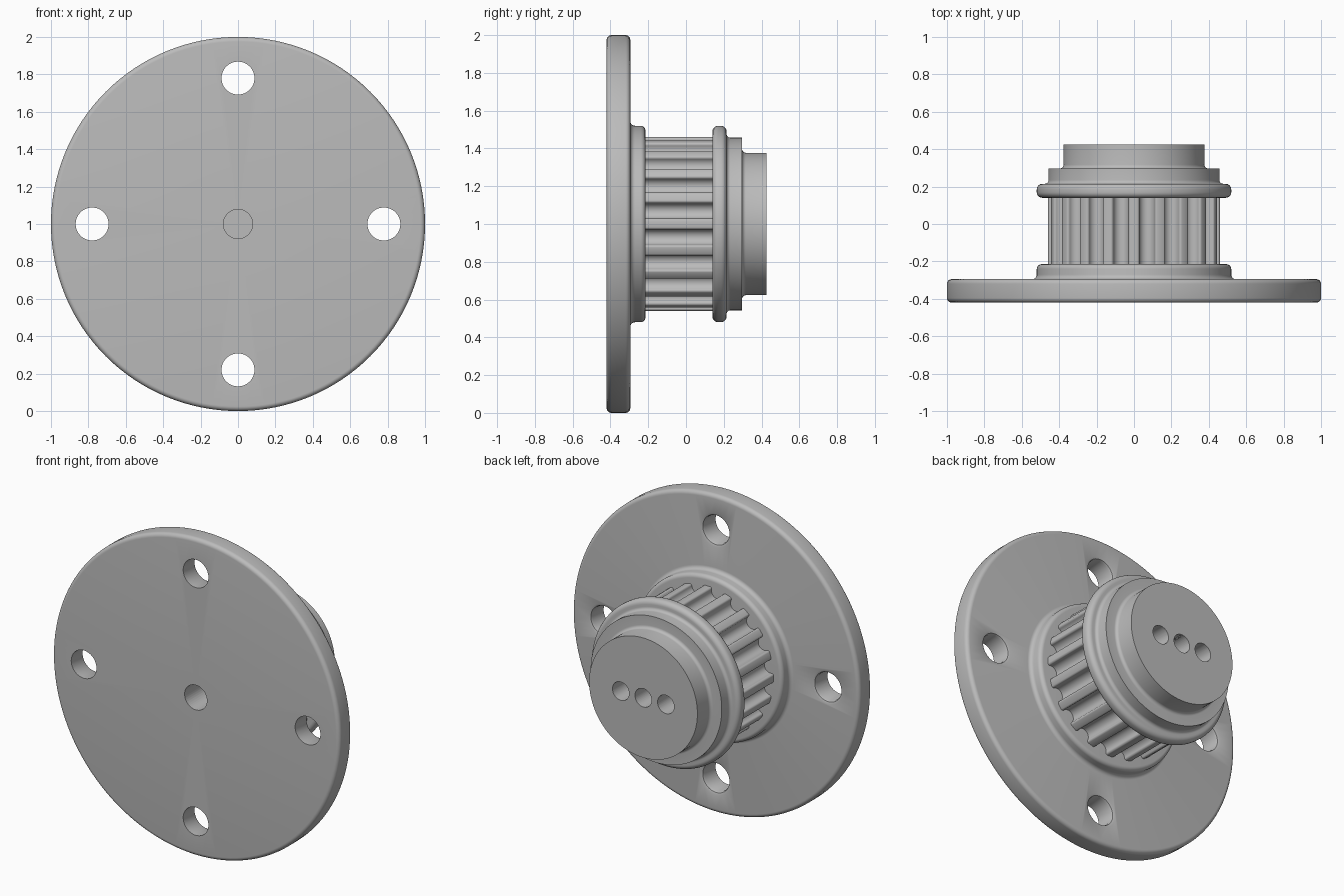
import bpy, bmesh
from math import sin, cos, pi, tau, asin
from mathutils import Vector, Matrix

if "Cube" in bpy.data.objects:
    bpy.data.objects.remove(bpy.data.objects["Cube"])

grey = bpy.data.materials.new("plain grey")
grey.use_nodes = True
GREY = (0.5, 0.5, 0.5, 1)
grey.diffuse_color = GREY
grey.node_tree.nodes["Principled BSDF"].inputs["Base Color"].default_value = GREY

AXIS_Z = 1.0
FRONT, BACK = -0.42, 0.425
FLANGE_BACK = -0.295
TOOTH_R = 0.457


def rounded(points, steps=6):
    """Fillet a list of (y, radius, fillet) corners into a smooth profile."""
    out = []
    for i, (y, r, f) in enumerate(points):
        p = Vector((y, r))
        if not f:
            out.append(p)
            continue
        a = (Vector(points[i - 1][:2]) - p).normalized() * f
        b = (Vector(points[i + 1][:2]) - p).normalized() * f
        for k in range(steps + 1):
            t = k / steps * pi / 2
            out.append(p + a * (1 - sin(t)) + b * (1 - cos(t)))
    return out


def finish(name, bm):
    bmesh.ops.remove_doubles(bm, verts=bm.verts, dist=0.0001)
    bmesh.ops.recalc_face_normals(bm, faces=bm.faces)
    mesh = bpy.data.meshes.new(name)
    bm.to_mesh(mesh)
    bm.free()
    mesh.materials.append(grey)
    ob = bpy.data.objects.new(name, mesh)
    bpy.context.collection.objects.link(ob)
    return ob


def lathe(name, points, x=0.0, z=AXIS_Z, steps=128):
    """Turn a profile about an axis parallel to y."""
    bm = bmesh.new()
    verts = [bm.verts.new((r, y, 0)) for y, r in rounded(points)]
    edges = [bm.edges.new(pair) for pair in zip(verts, verts[1:])]
    bmesh.ops.spin(bm, geom=verts + edges, cent=(0, 0, 0), axis=(0, 1, 0),
                   angle=tau, steps=steps)
    bmesh.ops.translate(bm, verts=bm.verts, vec=(x, 0, z))
    return finish(name, bm)


def drill(name, x, z, y0, y1, r):
    return lathe(name, [(y0, 0, 0), (y0, r, 0), (y1, r, 0), (y1, 0, 0)], x, z, 40)


def cut(target, cutters):
    bpy.context.view_layer.objects.active = target
    for c in cutters:
        mod = target.modifiers.new("hole", 'BOOLEAN')
        mod.operation, mod.solver, mod.object = 'DIFFERENCE', 'EXACT', c
        bpy.ops.object.modifier_apply(modifier=mod.name)


# Mounting flange with the first belt rim
flange = lathe("mounting_flange", [
    (FRONT, 0, 0), (FRONT, 1, 0.025), (FLANGE_BACK, 1, 0.025),
    (FLANGE_BACK, 0.52, 0.025), (-0.215, 0.52, 0.025), (-0.215, 0, 0)])

# Second belt rim stepping down to the end boss
collar = lathe("end_collar", [
    (0.14, 0, 0), (0.14, 0.52, 0.03), (0.215, 0.52, 0.03),
    (0.215, TOOTH_R, 0.02), (0.297, TOOTH_R, 0),
    (0.297, 0.377, 0.02), (BACK, 0.377, 0), (BACK, 0, 0)])

# Toothed belt drum: round-bottomed grooves with softened tooth tips
TEETH, GROOVE_R, TIP_R, DEPTH = 20, 0.0415, 0.013, 0.056
groove_c = TOOTH_R - DEPTH + GROOVE_R
tip_c = TOOTH_R - TIP_R
tip_x = GROOVE_R + TIP_R
half = [(tip_x + TIP_R * cos(a), tip_c + TIP_R * sin(a))
        for a in (pi / 2 + k * pi / 10 for k in range(6))]
half += [(GROOVE_R * cos(a), groove_c - GROOVE_R * sin(a))
         for a in (k * pi / 16 for k in range(9))]
section = half + [(-x, r) for x, r in half[-2::-1]]
bm = bmesh.new()
ring = []
for i in range(TEETH):
    turn = Matrix.Rotation((i + 0.5) * tau / TEETH, 3, 'Y')
    ring += [bm.verts.new(turn @ Vector((x, -0.225, r)) + Vector((0, 0, AXIS_Z)))
             for x, r in reversed(section)]
face = bm.faces.new(ring)
ext = bmesh.ops.extrude_face_region(bm, geom=[face])
bmesh.ops.translate(bm, vec=(0, 0.375, 0),
                    verts=[v for v in ext["geom"] if isinstance(v, bmesh.types.BMVert)])
if face.is_valid and not any(len(e.link_faces) == 1 for e in face.edges):
    pass
else:
    bm.faces.new(ring) if not face.is_valid else None
drum = finish("toothed_drum", bm)

# Bolt holes, flared at the back of the flange
bolts = [lathe("bolt_cutter", [
    (FRONT - 0.02, 0, 0), (FRONT - 0.02, 0.088, 0), (FLANGE_BACK - 0.018, 0.088, 0),
    (FLANGE_BACK - 0.005, 0.093, 0), (FLANGE_BACK, 0.106, 0),
    (FLANGE_BACK + 0.02, 0.106, 0), (FLANGE_BACK + 0.02, 0, 0)],
    0.78 * cos(a), AXIS_Z + 0.78 * sin(a), 48) for a in (k * pi / 2 for k in range(4))]

# Blind centre bore and three small holes in the end boss
bore = drill("bore_cutter", 0, AXIS_Z, FRONT - 0.02, -0.05, 0.078)
pins = [drill("pin_cutter", x, AXIS_Z, 0.2, BACK + 0.02, 0.058)
        for x in (-0.157, 0, 0.157)]
cut(flange, bolts + [bore])
cut(drum, [bore])
cut(collar, pins)
for c in bolts + pins + [bore]:
    bpy.data.objects.remove(c)

# Smooth turned surfaces, crisp edges
for ob in (flange, collar, drum):
    bpy.ops.object.select_all(action='DESELECT')
    ob.select_set(True)
    bpy.context.view_layer.objects.active = ob
    bpy.ops.object.shade_smooth_by_angle(angle=pi / 6)
